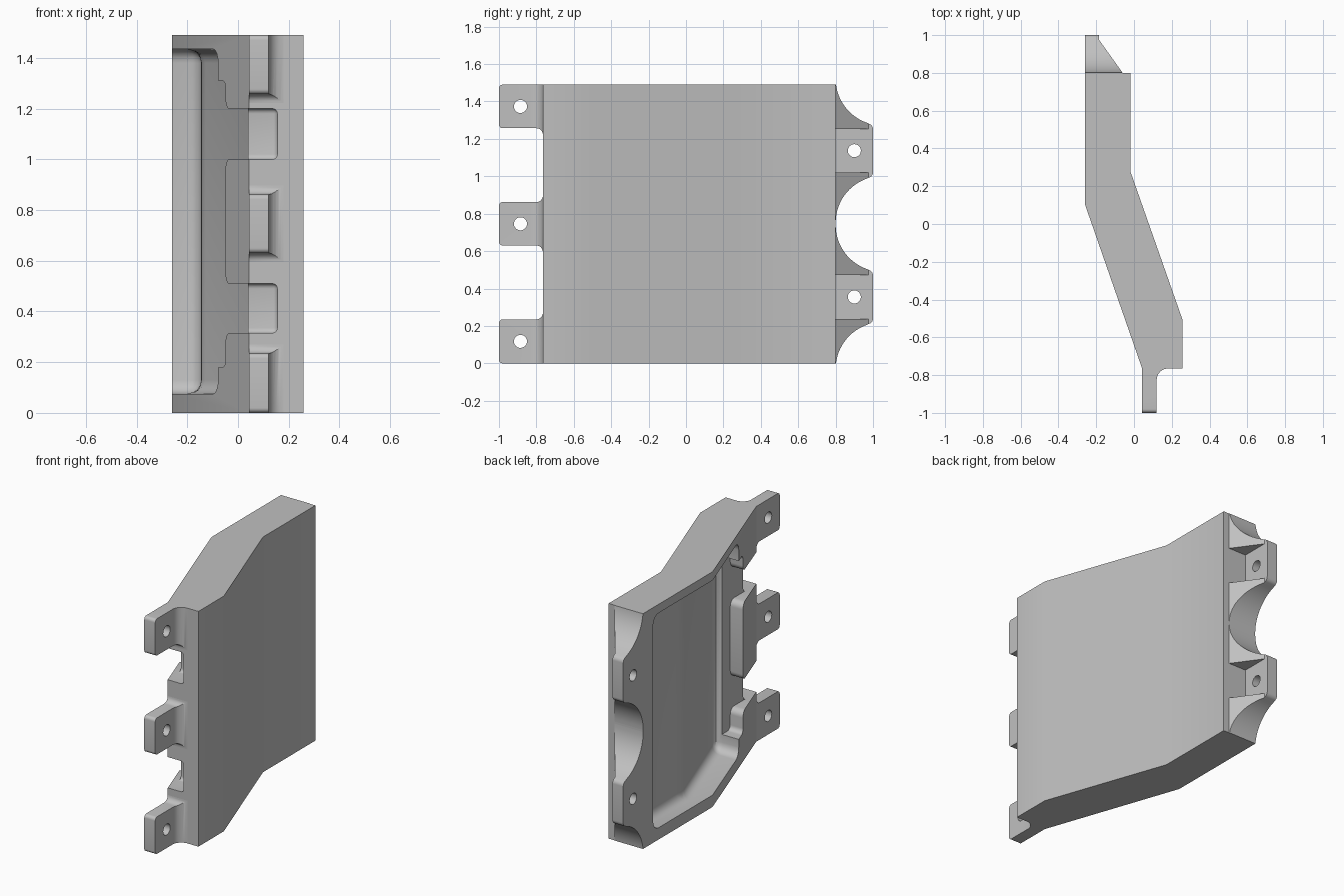
import bpy, bmesh, math

cube = bpy.data.objects.get("Cube")
if cube:
    bpy.data.objects.remove(cube, do_unlink=True)

HEIGHT = 1.49
grey = bpy.data.materials.new("plain grey")
grey.use_nodes = True
grey.diffuse_color = (0.53, 0.53, 0.53, 1)
grey.node_tree.nodes["Principled BSDF"].inputs["Base Color"].default_value = grey.diffuse_color


def arc(cx, cy, r, start, end, steps=6):
    angles = [math.radians(start + (end - start) * i / steps) for i in range(steps + 1)]
    return [(cx + r * math.cos(a), cy + r * math.sin(a)) for a in angles]


def prism(name, points, low, high, axis="z", bevel=0):
    """Extrude an outline: (x, y) along z, or (y, z) along x."""
    def place(p, h):
        return (p[0], p[1], h) if axis == "z" else (h, p[0], p[1])
    bm = bmesh.new()
    base = [bm.verts.new(place(p, low)) for p in points]
    top = [bm.verts.new(place(p, high)) for p in points]
    bm.faces.new(base)
    bm.faces.new(top)
    for i in range(len(points)):
        j = (i + 1) % len(points)
        bm.faces.new((base[i], base[j], top[j], top[i]))
    bmesh.ops.recalc_face_normals(bm, faces=bm.faces[:])
    if bevel:
        bmesh.ops.bevel(bm, geom=bm.edges[:], offset=bevel, segments=4,
                        profile=0.5, affect="EDGES")
    mesh = bpy.data.meshes.new(name)
    bm.to_mesh(mesh)
    bm.free()
    mesh.materials.append(grey)
    obj = bpy.data.objects.new(name, mesh)
    bpy.context.collection.objects.link(obj)
    return obj


def box(name, x0, x1, y0, y1, z0, z1, bevel=0):
    return prism(name, [(x0, y0), (x1, y0), (x1, y1), (x0, y1)], z0, z1, bevel=bevel)


def shape(obj, tools):
    """Apply boolean tools, remove them, then shade the part."""
    for operation, tool in tools:
        mod = obj.modifiers.new("cut", "BOOLEAN")
        mod.operation, mod.object, mod.solver = operation, tool, "EXACT"
        tool.hide_render = True
    bpy.context.view_layer.update()
    graph = bpy.context.evaluated_depsgraph_get()
    mesh = bpy.data.meshes.new_from_object(obj.evaluated_get(graph))
    obj.modifiers.clear()
    obj.data = mesh
    for _, tool in tools:
        bpy.data.objects.remove(tool, do_unlink=True)
    bpy.ops.object.select_all(action="DESELECT")
    obj.select_set(True)
    bpy.context.view_layer.objects.active = obj
    bpy.ops.object.shade_smooth_by_angle(angle=math.radians(30))


def pin_hole(y, z):
    return prism("pin_hole_cutter", arc(y, z, 0.035, 0, 345, 23), -0.5, 0.5, "x")


# Cranked panel body
body = prism("panel_body", [(-0.26, 0.8), (-0.26, 0.105), (0.043, -0.765), (0.258, -0.765),
                            (0.258, -0.51), (-0.018, 0.275), (-0.018, 0.8)], 0, HEIGHT)

# Hollow on the inner side, leaving an even skin and a sill at its front end
pocket = prism("pocket_cutter", [(-0.5, 0.7), (-0.145, 0.7), (-0.145, 0.254),
                                 (0.092, -0.416), (-0.5, -0.416)], 0.075, 1.435, bevel=0.055)

# Narrower neck of the hollow over the sill, running out between rounded bosses
slots = ((0.315, 0.51), (1.0, 1.2))
neck_outline = [(-0.38, 0.18)] + arc(-0.47, 0.21, 0.03, 270, 180)
for low, high in slots:
    neck_outline += arc(-0.54, low - 0.04, 0.04, 0, 90)
    neck_outline += [(-0.85, low), (-0.85, high)]
    neck_outline += arc(-0.54, high + 0.04, 0.04, 270, 360)
neck_outline += arc(-0.47, 1.28, 0.03, 180, 90) + [(-0.38, 1.31)]
neck = prism("neck_cutter", neck_outline, -0.5, 0.04, "x")
tools = [("DIFFERENCE", pocket), ("DIFFERENCE", neck)]

# Deeper step where each slot meets the front edge
for low, high in slots:
    step = box("step_cutter", -0.3, 0.155, -0.9, -0.63, low, high, bevel=0.02)
    tools.append(("DIFFERENCE", step))
shape(body, tools)

# Three hinge lugs with filleted roots and rounded tips
lug_profile = ([(0.043, -0.74), (0.043, -1.1), (0.12, -1.1)]
               + arc(0.18, -0.825, 0.06, 180, 90) + [(0.18, -0.74)])
for label, low, high in (("lower", 0, 0.235), ("middle", 0.63, 0.862), ("upper", 1.257, HEIGHT)):
    lug = prism(label + "_hinge_lug", lug_profile, 0, HEIGHT)
    outline = ([(-0.72, low - 0.035)] + arc(-0.8, low - 0.035, 0.035, 0, 90)
               + arc(-0.98, low + 0.02, 0.02, 270, 180) + arc(-0.98, high - 0.02, 0.02, 180, 90)
               + arc(-0.8, high + 0.035, 0.035, 270, 360) + [(-0.72, high + 0.035)])
    shape(lug, [("INTERSECT", prism("lug_outline", outline, -0.2, 0.5, "x")),
                ("DIFFERENCE", pin_hole(-0.885, (low + high) / 2))])

# Two gusseted lugs on the back edge, flaring along concave arcs
gusset_profile = [(-0.26, 0.8), (-0.06, 0.8), (-0.185, 0.975), (-0.185, 1.1), (-0.26, 1.1)]
for label, mid in (("lower", 0.355), ("upper", 1.137)):
    lug = prism(label + "_back_lug", gusset_profile, 0, HEIGHT)
    outline = ([(0.7, mid - 0.385)] + arc(1.05, mid - 0.385, 0.25, 180, 109, 14)
               + arc(0.97, mid - 0.115, 0.03, 285, 360) + arc(0.97, mid + 0.115, 0.03, 0, 75)
               + arc(1.05, mid + 0.385, 0.25, 251, 180, 14) + [(0.7, mid + 0.385)])
    recess = box("recess_cutter", -0.185, 0.2, 0.8, 1.2, mid - 0.117, mid + 0.117)
    shape(lug, [("INTERSECT", prism("lug_outline", outline, -0.5, 0.5, "x")),
                ("DIFFERENCE", recess), ("DIFFERENCE", pin_hole(0.9, mid))])
